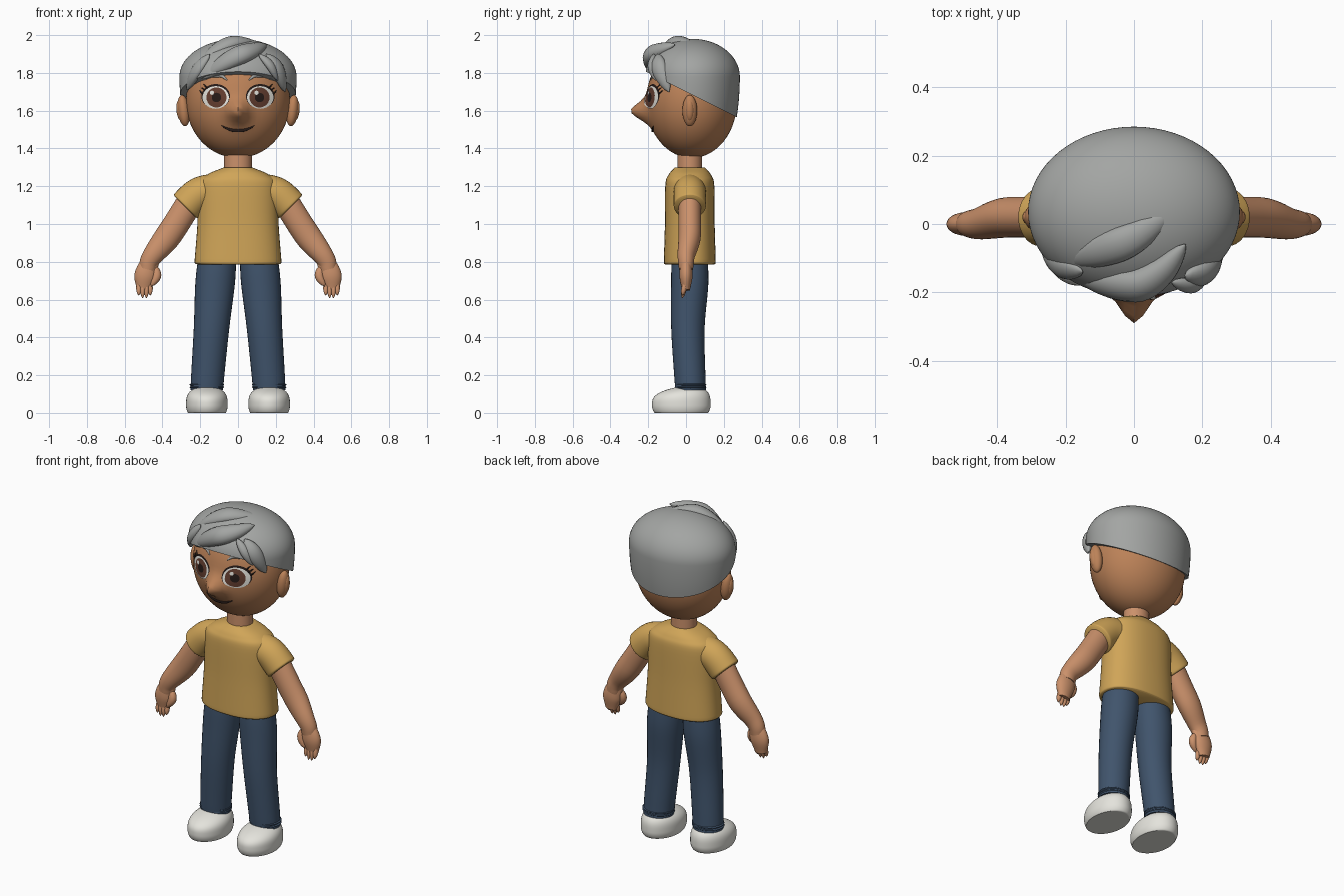
import bpy, bmesh
from math import cos, sin, pi, exp, radians
from mathutils import Vector, Matrix
from mathutils.bvhtree import BVHTree

if "Cube" in bpy.data.objects:
    bpy.data.objects.remove(bpy.data.objects["Cube"])


def material(name, *rgb):
    colour = [((channel / 255 + 0.055) / 1.055) ** 2.4 for channel in rgb] + [1]
    mat = bpy.data.materials.new(name)
    mat.use_nodes = True
    mat.diffuse_color = colour
    mat.node_tree.nodes["Principled BSDF"].inputs["Base Color"].default_value = colour
    return mat


FACE = material("face skin", 188, 130, 88)
SKIN = material("body skin", 203, 145, 107)
HAIR = material("grey hair", 163, 165, 163)
SHIRT = material("mustard cloth", 208, 165, 88)
DENIM = material("blue denim", 64, 84, 108)
WHITE = material("off white", 228, 227, 220)
IRIS = material("brown iris", 100, 62, 48)
DARK = material("dark lash", 38, 27, 24)


def finish(name, bm, mat):
    bmesh.ops.recalc_face_normals(bm, faces=bm.faces)
    mesh = bpy.data.meshes.new(name)
    bm.to_mesh(mesh)
    bm.free()
    mesh.materials.append(mat)
    mesh.shade_smooth()
    mesh.set_sharp_from_angle(angle=radians(55))
    obj = bpy.data.objects.new(name, mesh)
    bpy.context.collection.objects.link(obj)
    return obj


def ellipsoid_mesh(centre, size, warp=None, tilt=0):
    """Unit sphere, reshaped by a rule, then sized, tilted and placed."""
    bm = bmesh.new()
    bmesh.ops.create_uvsphere(bm, u_segments=64, v_segments=44, radius=1)
    if warp:
        for vert in bm.verts:
            warp(vert.co)
    turn = Matrix.Rotation(tilt, 4, "Y")
    bm.transform(Matrix.Translation(centre) @ turn @ Matrix.Diagonal((*size, 1)))
    return bm


def interpolate(rows, steps=6):
    """Monotone cubic interpolation through rows of equal length."""
    last = len(rows) - 1

    def slope(i, k):
        before = rows[max(i, 1)][k] - rows[max(i, 1) - 1][k]
        after = rows[min(i, last - 1) + 1][k] - rows[min(i, last - 1)][k]
        if before * after <= 0:
            return 0
        limit = min(abs(before + after) / 2, 3 * abs(before), 3 * abs(after))
        return limit if after > 0 else -limit

    def blend(i, t, k):
        ease = t * t * (3 - 2 * t)
        value = rows[i][k] * (1 - ease) + rows[i + 1][k] * ease
        return value + t * (1 - t) * ((1 - t) * slope(i, k) - t * slope(i + 1, k))

    dense = [[blend(i, step / steps, k) for k in range(len(rows[i]))]
             for i in range(last) for step in range(steps)]
    return dense + [list(rows[-1])]


def skin(name, points, sizes, mat, hint=None, segs=32, power=2):
    """Join elliptical rings along a path; without a hint the rings stay level."""
    bm, rings = bmesh.new(), []
    points = [Vector(p) for p in points]
    for i, (point, (width, depth)) in enumerate(zip(points, sizes)):
        across, out = Vector((1, 0, 0)), Vector((0, 1, 0))
        if hint:
            along = (points[min(i + 1, len(points) - 1)] - points[max(i - 1, 0)]).normalized()
            across = hint(point).cross(along).normalized()
            out = along.cross(across)
        ring = []
        for j in range(segs):
            c, s = [abs(q) ** (2 / power) * (1 if q > 0 else -1)
                    for q in (cos(2 * pi * j / segs), sin(2 * pi * j / segs))]
            ring.append(bm.verts.new(point + across * width * c + out * depth * s))
        rings.append(ring)
    for lower, upper in zip(rings, rings[1:]):
        for j in range(segs):
            bm.faces.new((lower[j - 1], lower[j], upper[j], upper[j - 1]))
    bm.faces.new(rings[0])
    bm.faces.new(rings[-1])
    return finish(name, bm, mat)


def limb(name, rows, mat, depth, side=1, **options):
    """Rows hold x, y, z and half width; depth is a rule on the half width."""
    rows = interpolate([(row[0] * side, *row[1:]) for row in rows])
    skin(name, [row[:3] for row in rows], [(row[3], depth(row[3])) for row in rows], mat, **options)


def strand(name, points, mat, width, depth, hint, side=1):
    """Round-ended tapering strip along a path."""
    path = interpolate([(x * side, y, z) for x, y, z in points])
    taper = [max(sin(pi * i / (len(path) - 1)), .01) ** .6 for i in range(len(path))]
    skin(name, path, [(width * t, depth * t) for t in taper], mat, hint=hint, segs=16)


def depthwise(point):
    return Vector((0, 1, 0))


def outward(point):
    return point - Vector((0, .03, 1.7))


# Head with the nose pulled out of the face
def nose(co):
    if co.y < 0:
        co.y -= .36 * exp(-(co.x / .18) ** 2 - ((co.z + .18) / .18) ** 2)


head = finish("head", ellipsoid_mesh((0, .03, 1.65), (.275, .24, .3), nose), FACE)
tree = BVHTree.FromPolygons([v.co for v in head.data.vertices],
                            [p.vertices for p in head.data.polygons])


def on_face(x, z, lift=0):
    hit = tree.ray_cast(Vector((x, -2, z)), Vector((0, 1, 0)))[0]
    return hit - Vector((0, lift, 0))


def plate(name, cx, cz, rx, rz, lift, mat):
    """Thin oval laid on the face."""
    bm, segs, rings = bmesh.new(), 28, []
    for scale in (1, .75, .5, .25):
        angles = [2 * pi * j / segs for j in range(segs)]
        rings.append([bm.verts.new(on_face(cx + rx * scale * cos(a), cz + rz * scale * sin(a), lift))
                      for a in angles])
    for outer, inner in zip(rings, rings[1:]):
        for j in range(segs):
            bm.faces.new((outer[j - 1], outer[j], inner[j], inner[j - 1]))
    bm.faces.new(rings[-1])
    obj = finish(name, bm, mat)
    if obj.data.polygons[0].normal.y > 0:
        obj.data.flip_normals()


# Eyes, lashes, brows and ears
for side, tag in ((1, "left"), (-1, "right")):
    eye_x, eye_z = .118 * side, 1.67
    iris_x = eye_x - .004 * side
    plate(tag + "_lash_line", eye_x, eye_z + .006, .076, .065, .002, DARK)
    plate(tag + "_eye_white", eye_x, eye_z, .07, .06, .004, WHITE)
    plate(tag + "_iris", iris_x, eye_z, .053, .053, .006, IRIS)
    plate(tag + "_pupil", iris_x, eye_z, .025, .025, .007, DARK)
    plate(tag + "_eye_glint", eye_x - .02, eye_z + .025, .011, .011, .009, WHITE)
    for k in range(3):
        root_x, root_z = eye_x + side * (.07 - .012 * k), eye_z + .02 + .016 * k
        lash = [on_face(root_x + side * reach, root_z + reach) for reach in (-.005, .005, .018)]
        strand(f"{tag}_lash_{k + 1}", lash, DARK, .004, .004, depthwise)
    brow = [on_face(side * (.055 + .13 * t), 1.76 + .028 * sin(pi * t ** .8)) for t in (0, .3, .6, 1)]
    strand(tag + "_brow", brow, HAIR, .011, .01, depthwise)
    for part, x, size in (("ear", .288, (.032, .039, .083)), ("ear_fold", .306, (.02, .022, .055))):
        finish(f"{tag}_{part}", ellipsoid_mesh((x * side, .02, 1.6), size, tilt=.12 * side), FACE)

# Smile
smile = [on_face(.09 * t, 1.495 + .027 * t * t) for t in (-1, -.6, -.2, .2, .6, 1)]
strand("mouth", smile, DARK, .01, .006, depthwise)


# Hair cap, cut along a sloping hairline
def deepen(co):
    if co.z < 0:
        co.z *= 3


bm = ellipsoid_mesh((0, .035, 1.78), (.31, .25, .2), deepen)
cut = bmesh.ops.bisect_plane(bm, geom=bm.verts[:] + bm.edges[:] + bm.faces[:],
                             plane_co=(0, 0, 1.7), plane_no=(0, .5, 1), clear_inner=True)
bmesh.ops.contextual_create(bm, geom=[e for e in cut["geom_cut"] if isinstance(e, bmesh.types.BMEdge)])
finish("hair_cap", bm, HAIR)


# Swept locks of hair
def lock(name, width, depth, *points):
    strand(name, points, HAIR, width, depth, outward)


lock("front_fringe", .055, .045, (.15, -.06, 1.95), (.08, -.14, 1.92), (0, -.18, 1.89),
     (-.09, -.17, 1.84), (-.19, -.14, 1.77))
lock("top_lock", .052, .035, (.12, .04, 1.95), (0, -.04, 1.963), (-.1, -.08, 1.93), (-.21, -.11, 1.85))
lock("crown_lock", .02, .014, (.02, .09, 1.96), (-.07, .05, 1.96), (-.18, 0, 1.92))
lock("left_temple_lock", .044, .03, (.15, -.15, 1.9), (.21, -.14, 1.82), (.25, -.09, 1.7))
lock("left_brow_lock", .026, .02, (.11, -.17, 1.9), (.17, -.18, 1.84), (.21, -.16, 1.76))
lock("right_temple_lock", .04, .026, (-.15, -.14, 1.9), (-.22, -.12, 1.81), (-.27, -.06, 1.71))

# Neck and shirt body
limb("neck", [(0, .02, z, .073) for z in (1.25, 1.4)], SKIN, lambda w: w * .9)
profile = ((.785, .21), (.8, .23), (1, .215), (1.2, .21), (1.26, .165), (1.3, .075))
limb("shirt_body", [(0, .02, z, w) for z, w in profile], SHIRT, lambda w: .05 + .38 * w,
     segs=48, power=2.3)


def shoe_form(co):
    co.z = max(co.z, -.4) if co.z < 0 else co.z ** .6 * (1 + .2 * co.y)


for side, tag in ((1, "left"), (-1, "right")):
    # Sleeve and arm
    limb(tag + "_sleeve", [(.1, .02, 1.18, .09), (.2, .02, 1.16, .09), (.27, .02, 1.1, .09),
                           (.28, .02, 1.09, .08)], SHIRT, lambda w: w * .95, side, hint=depthwise)
    limb(tag + "_arm", [(.24, .02, 1.14, .07), (.36, .02, .95, .07), (.46, 0, .82, .052),
                        (.48, 0, .76, .044)], SKIN, lambda w: w * .85, side, hint=depthwise)
    # Hand
    limb(tag + "_palm", [(.46, 0, .81, .045), (.49, 0, .73, .058), (.5, 0, .65, .035)],
         SKIN, lambda w: w * .6, side, hint=depthwise)
    strand(tag + "_thumb", [(.45, 0, .79), (.43, -.01, .73), (.46, -.02, .67)],
           SKIN, .024, .022, depthwise, side)
    for k in range(4):
        x, tip = .465 + .02 * k, .6 + .015 * abs(k - 1.5)
        strand(f"{tag}_finger_{k + 1}", [(x, 0, .72), (x, -.01, .66), (x, -.02, tip)],
               SKIN, .014, .014, depthwise, side)
    # Trouser leg and cuff
    limb(tag + "_trouser_leg", [(.11, .02, .83, .1), (.12, .02, .7, .105), (.14, .01, .45, .094),
                                (.16, .02, .2, .088), (.165, .025, .12, .086)],
         DENIM, lambda w: w * .94, side)
    for k in range(2):
        limb(f"{tag}_cuff_fold_{k + 1}",
             [(.165, .025, .13 + .014 * k + .006 * i, .092 - .007 * abs(i - 1)) for i in range(3)],
             DENIM, lambda w: w * .9, side)
    # Shoe
    finish(tag + "_shoe", ellipsoid_mesh((.165 * side, -.025, .04), (.11, .155, .1), shoe_form), WHITE)
